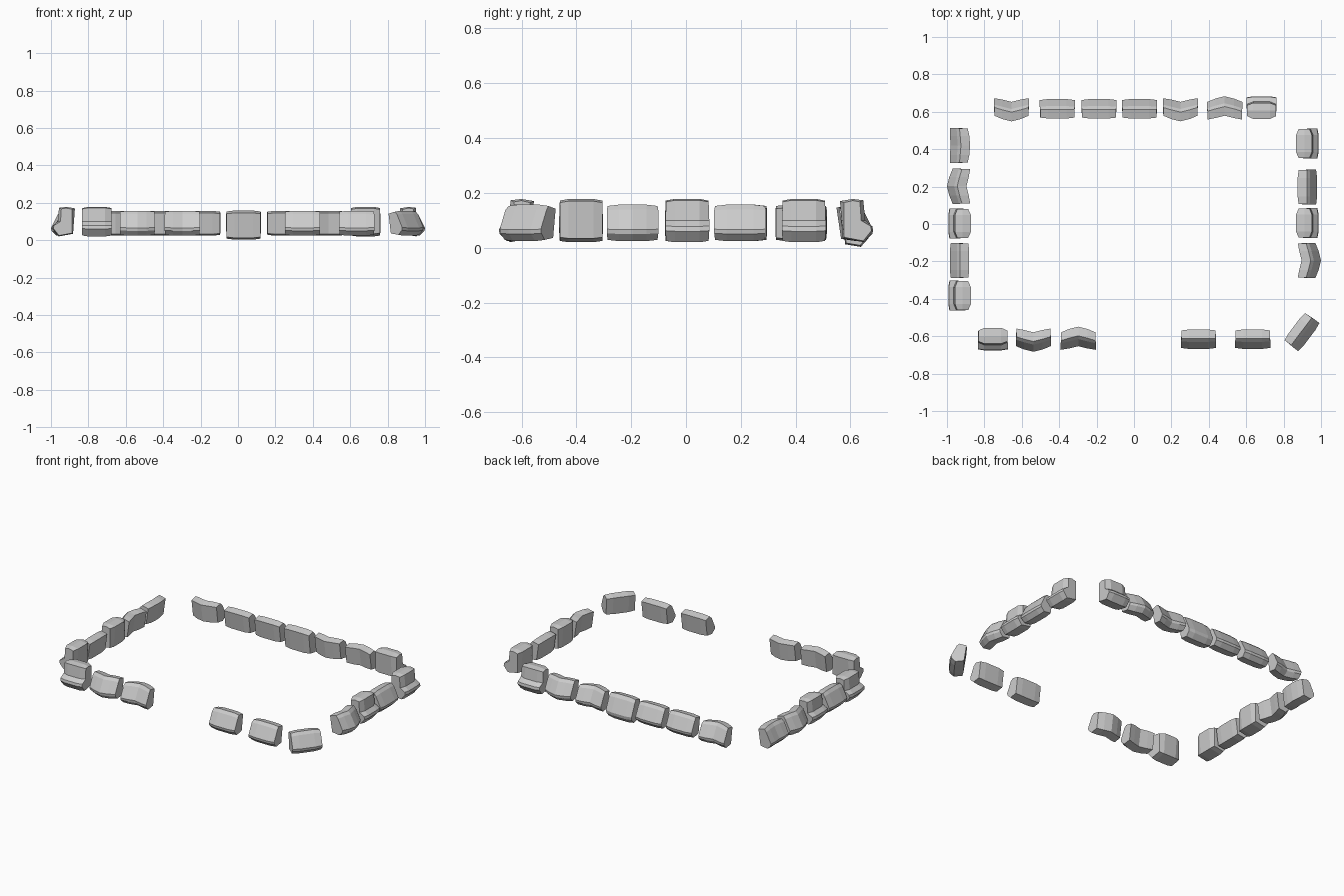
import bpy, bmesh
from math import radians
from mathutils import Matrix

if "Cube" in bpy.data.objects:
    bpy.data.objects.remove(bpy.data.objects["Cube"])

# Cross-sections as (outward offset, height)
LOW = [(-0.049, 0.146), (0.0, 0.157), (0.017, 0.14), (0.055, 0.066),
       (0.052, 0.05), (0.025, 0.024), (-0.032, 0.032)]
TALL = [(-0.058, 0.17), (-0.012, 0.178), (0.027, 0.173), (0.034, 0.10),
        (0.06, 0.078), (0.063, 0.06), (0.03, 0.02), (-0.048, 0.034)]


def stone(name, x, y, angle, kind="low", bend=0.0, z_scale=1.0):
    """Loft a faceted kerb stone; local -y points outward."""
    tall = kind == "tall"
    profile = TALL if tall else LOW
    half, inner = (0.08, 0.045) if tall else (0.094, 0.05)
    # (position along stone, end shrink, bend offset)
    stations = [(-half, 1, -0.4 * bend), (-inner, 0, 0.1 * bend), (0, 0, 0.6 * bend),
                (inner, 0, 0.1 * bend), (half, 1, -0.4 * bend)]
    bm = bmesh.new()
    rings = []
    for px, end, shift in stations:
        ring = []
        for o, z in profile:
            if end:
                upper = tall and z > 0.09
                o = (o + 0.012) * 0.68 - 0.012 if upper else o * 0.9
                z = 0.09 + (z - 0.09) * 0.93
            z = 0.003 + (z - 0.024) * z_scale if z_scale != 1 else z
            # ends narrow slightly at the very top and bottom
            k = 0.97 if end and (z > 0.14 or z < 0.04) else 1.0
            ring.append(bm.verts.new((px * k, -(o + shift), z)))
        rings.append(ring)
    n = len(profile)
    for a, b in zip(rings, rings[1:]):
        for i in range(n):
            j = (i + 1) % n
            bm.faces.new((a[i], a[j], b[j], b[i]))
    bm.faces.new(rings[0])
    bm.faces.new(rings[-1][::-1])
    bmesh.ops.recalc_face_normals(bm, faces=bm.faces)
    mesh = bpy.data.meshes.new(name)
    bm.to_mesh(mesh)
    bm.free()
    obj = bpy.data.objects.new(name, mesh)
    obj.matrix_world = Matrix.Translation((x, y, 0)) @ Matrix.Rotation(radians(angle), 4, "Z")
    bpy.context.collection.objects.link(obj)


B = 0.025  # chevron bend, positive bulges outward

# Back row: (position, kind, bend)
for i, (x, kind, bend) in enumerate([(-0.655, "low", -B), (-0.41, "low", 0), (-0.187, "low", 0),
                                     (0.248, "low", -B), (0.485, "low", B), (0.682, "tall", 0)]):
    stone(f"back_stone_{i}", x, 0.62 if kind == "tall" else 0.613, 180, kind, bend)
stone("back_middle_stone", 0.03, 0.613, 180, z_scale=1.17)

# Left row
for i, (y, kind, bend) in enumerate([(0.42, "low", -0.008), (0.202, "low", B), (0.003, "tall", 0),
                                     (-0.195, "low", 0), (-0.383, "tall", 0)]):
    stone(f"left_stone_{i}", -0.93, y, -90, kind, bend)

# Right row
for i, (y, kind, bend) in enumerate([(0.43, "tall", 0), (0.197, "low", 0),
                                     (0.005, "tall", 0), (-0.195, "low", B)]):
    stone(f"right_stone_{i}", 0.93 if bend else 0.924, y, 90, kind, bend)

# Front row with the entrance gap
for i, (x, kind, bend) in enumerate([(-0.755, "tall", 0), (-0.538, "low", B), (-0.298, "low", -B),
                                     (0.345, "low", 0), (0.635, "low", 0)]):
    stone(f"front_stone_{i}", x, -0.613, 0, kind, bend)

# Angled corner stone
stone("corner_stone", 0.895, -0.575, 53)
